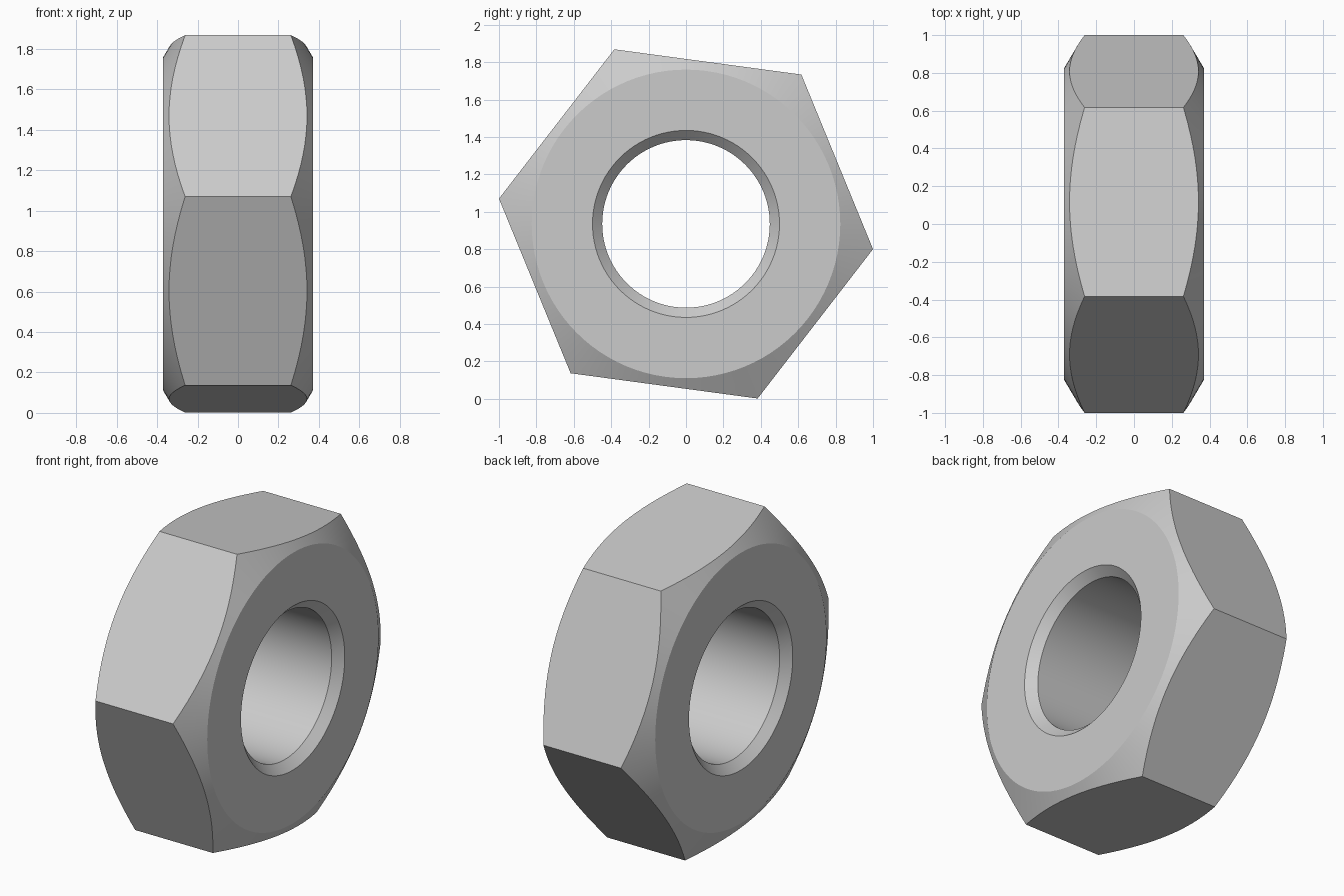
import bpy, bmesh, math

cube = bpy.data.objects.get("Cube")
if cube:
    bpy.data.objects.remove(cube, do_unlink=True)

# Main dimensions; the bore runs along x
CENTRE_Z = 0.935
CORNER = 1.009                            # hexagon corner radius
APOTHEM = CORNER * math.cos(math.pi / 6)
HALF = 0.37                               # half thickness
FACE_R = 0.825                            # radius of the flat end faces
SLOPE = math.tan(math.radians(30.5))      # outer chamfer
BORE = 0.448
RIM = 0.50                                # countersink radius at the face
PER_SIDE = 16
COUNT = PER_SIDE * 6
START = math.atan2(-0.135, 1.0)

steel = bpy.data.materials.new("light_grey_steel")
steel.use_nodes = True
colour = (0.6, 0.6, 0.6, 1)
steel.diffuse_color = colour
steel.node_tree.nodes["Principled BSDF"].inputs["Base Color"].default_value = colour


def section(index):
    """Closed (radius, x) profile of the nut at one angular step."""
    turn = (index % PER_SIDE) / PER_SIDE * math.pi / 3
    edge = APOTHEM / math.cos(turn - math.pi / 6)
    side = [(BORE, HALF - (RIM - BORE)), (RIM, HALF), (FACE_R, HALF),
            (edge, HALF - (edge - FACE_R) * SLOPE)]
    return side + [(r, -x) for r, x in reversed(side)]


# Sweep the profile round the axis
bm = bmesh.new()
rings = []
for i in range(COUNT):
    a = START + math.tau * i / COUNT
    rings.append([bm.verts.new((x, r * math.cos(a), CENTRE_Z + r * math.sin(a)))
                  for r, x in section(i)])
for i, ring in enumerate(rings):
    following = rings[(i + 1) % COUNT]
    for j in range(len(ring)):
        k = (j + 1) % len(ring)
        bm.faces.new((ring[j], ring[k], following[k], following[j]))
bmesh.ops.recalc_face_normals(bm, faces=bm.faces)

mesh = bpy.data.meshes.new("hex_nut")
bm.to_mesh(mesh)
bm.free()
mesh.materials.append(steel)
nut = bpy.data.objects.new("hex_nut", mesh)
bpy.context.collection.objects.link(nut)

# Smooth bore and chamfers, crisp edges
bpy.ops.object.select_all(action="DESELECT")
nut.select_set(True)
bpy.context.view_layer.objects.active = nut
bpy.ops.object.shade_smooth_by_angle(angle=math.radians(25))
